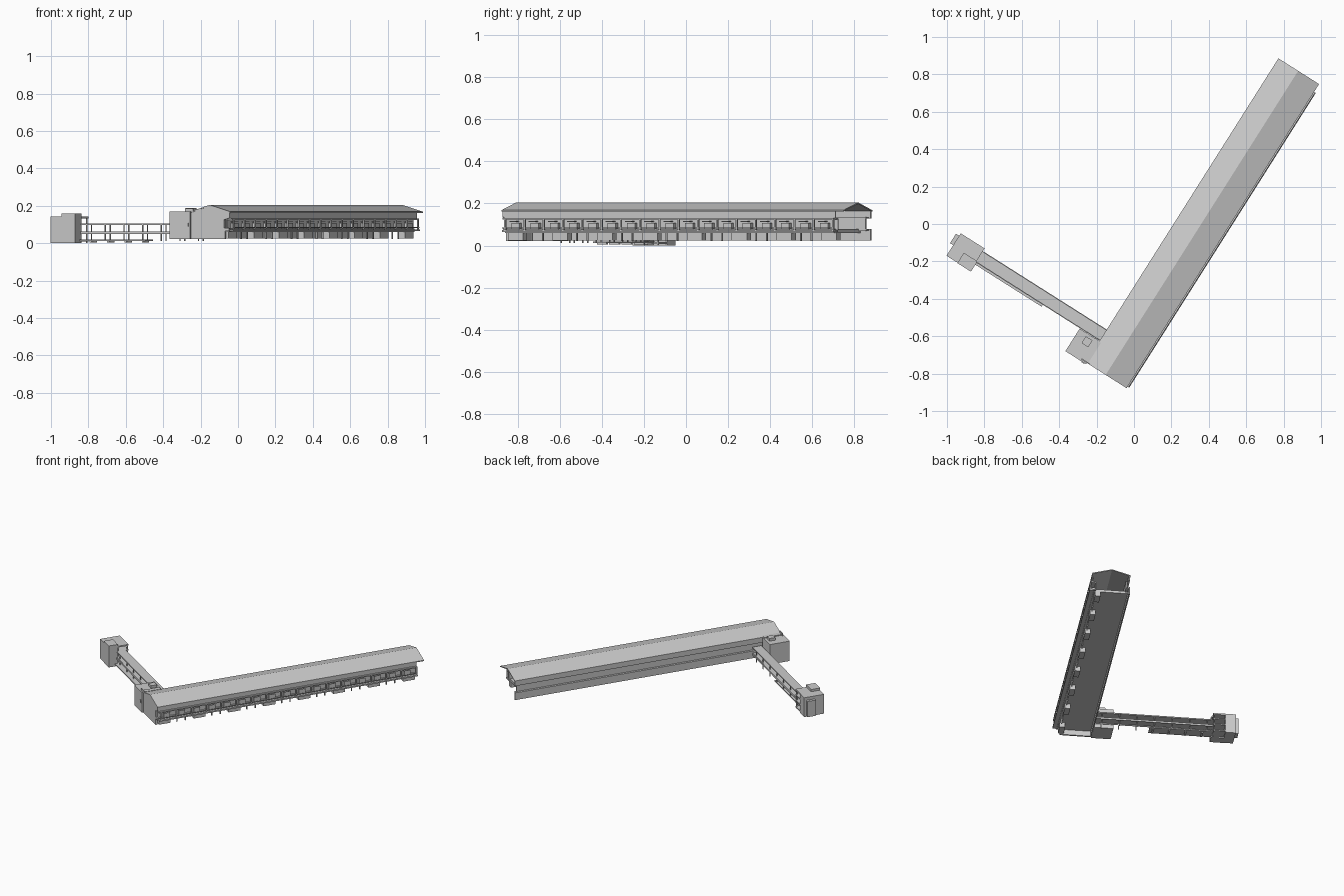
import bpy
import math
from mathutils import Matrix, Vector

old = bpy.data.objects.get("Cube")
if old:
    bpy.data.objects.remove(old, do_unlink=True)

grey = bpy.data.materials.new("plain_grey")
grey.use_nodes = True
COLOUR = (0.6, 0.6, 0.6, 1)
grey.diffuse_color = COLOUR
grey.node_tree.nodes["Principled BSDF"].inputs["Base Color"].default_value = COLOUR

# Building frame: first axis runs along the hall, second across it
along = Vector((0.535, 0.845, 0)).normalized()
across = Vector((along.y, -along.x, 0))
corner = Vector((-0.257, -0.74, 0))
FRAME = Matrix((
    (along.x, across.x, 0, corner.x),
    (along.y, across.y, 0, corner.y),
    (0, 0, 1, 0),
    (0, 0, 0, 1)))


def prism(name, profile, u0, u1):
    """Extrude a profile of (across, height) points along the hall."""
    n = len(profile)
    verts = [FRAME @ Vector((u, v, z)) for u in (u0, u1) for v, z in profile]
    faces = [tuple(range(n)), tuple(reversed(range(n, 2 * n)))]
    faces += [(i, i + n, (i + 1) % n + n, (i + 1) % n) for i in range(n)]
    mesh = bpy.data.meshes.new(name)
    mesh.from_pydata(verts, [], faces)
    # keep every face pointing outwards
    area = sum(a[0] * b[1] - b[0] * a[1]
               for a, b in zip(profile, profile[1:] + profile[:1]))
    if area > 0:
        mesh.flip_normals()
    mesh.materials.append(grey)
    obj = bpy.data.objects.new(name, mesh)
    bpy.context.collection.objects.link(obj)
    return obj


def box(name, u, v, z):
    return prism(name, [(v[0], z[0]), (v[1], z[0]), (v[1], z[1]), (v[0], z[1])], *u)


LENGTH, WIDTH, MID = 1.924, 0.257, 0.125
EAVE, RIDGE = 0.168, 0.205

# Hall: folded roof, closed south gable, open north end
prism("hall_roof", [(0, EAVE), (MID, RIDGE), (WIDTH, EAVE), (WIDTH, EAVE - 0.006),
                    (MID, RIDGE - 0.006), (0, EAVE - 0.006)], 0, LENGTH)
prism("south_gable", [(0.004, 0.022), (0.22, 0.022), (0.22, 0.065), (0.245, 0.065),
                      (0.245, 0.08), (0.215, 0.08), (0.215, 0.125), (0.25, 0.135),
                      (0.25, EAVE), (MID, RIDGE - 0.002), (0.004, EAVE)], 0.002, 0.014)
box("west_upper_wall", (0.01, LENGTH - 0.002), (0.004, 0.012), (0.128, EAVE - 0.003))
box("west_middle_wall", (0.01, LENGTH - 0.02), (0.02, 0.028), (0.07, 0.135))
box("west_lower_wall", (0.01, LENGTH - 0.002), (0.004, 0.012), (0.025, 0.078))
box("west_ledge", (0.01, LENGTH - 0.01), (0.004, 0.03), (0.072, 0.078))
box("west_soffit", (0.01, LENGTH - 0.01), (0.008, 0.03), (0.128, 0.134))
box("floor_slab", (0.01, LENGTH - 0.06), (0.01, 0.24), (0.06, 0.078))

# East side: balcony, parapet, recessed room fronts
EAST = LENGTH - 0.05
box("east_upper_wall", (0.01, EAST), (0.244, 0.25), (0.132, EAVE - 0.003))
box("east_canopy", (0.01, EAST), (0.225, 0.264), (0.124, 0.132))
box("east_middle_wall", (0.01, EAST), (0.222, 0.228), (0.075, 0.128))
box("balcony_slab", (0.01, EAST), (0.225, 0.268), (0.064, 0.074))
box("balcony_rail", (0.01, EAST), (0.262, 0.266), (0.082, 0.086))

BAYS = 17
pitch = (EAST - 0.03) / BAYS
for i in range(BAYS + 1):
    u = 0.02 + i * pitch
    box("balcony_post", (u, u + 0.008), (0.256, 0.264), (0.07, 0.128))
    if i < BAYS:
        box("bay_box", (u + 0.03, u + 0.075), (0.225, 0.248), (0.076, 0.108))
        box("bay_awning", (u + 0.025, u + 0.06), (0.225, 0.258), (0.112, 0.116))

# Undercroft blocks and stilts below the balcony side
for i in range(8):
    u = 0.02 + i * 0.252
    box("undercroft_block", (u, u + 0.085), (0.195, 0.232), (0.025, 0.062))
    if i < 7:
        for step in (0.13, 0.19):
            box("stilt", (u + step, u + step + 0.007), (0.222, 0.229), (0.022, 0.062))

# South-west annex with roof hatch and parapet
box("annex", (-0.008, 0.135), (-0.125, 0.006), (0.022, EAVE))
box("annex_hatch", (0.075, 0.118), (-0.075, -0.033), (EAVE, 0.188))
box("annex_parapet", (0.0, 0.006), (-0.03, 0.02), (EAVE, 0.186))
box("annex_link_roof", (0.0, 0.13), (-0.02, 0.012), (EAVE, 0.174))
box("annex_window", (-0.012, -0.008), (-0.022, -0.004), (0.09, 0.108))

# Covered walkway
WALK = (0.14, 0.205)
box("walkway_roof", WALK, (-0.79, 0.01), (0.096, 0.104))
box("walkway_floor", WALK, (-0.79, 0.01), (0.055, 0.063))
for u in WALK:
    box("walkway_beam", (u - 0.003, u + 0.003), (-0.78, 0.005), (0.049, 0.062))
for i in range(7):
    v = -0.75 + i * 0.118
    for u in (0.146, 0.194):
        box("walkway_post", (u, u + 0.005), (v, v + 0.005), (0.012, 0.098))
box("ground_path", (0.125, 0.2), (-0.79, -0.36), (0.012, 0.02))
for i in range(4):
    v = -0.72 + i * 0.11
    box("path_footing", (0.135, 0.19), (v, v + 0.012), (0.004, 0.013))

# Stair tower: closed outer walls, open decks on the inner side
TOWER_U, TOWER_V = (0.083, 0.225), (-0.935, -0.784)
box("tower_back_wall", TOWER_U, (-0.935, -0.865), (0, 0.138))
box("tower_roof", TOWER_U, TOWER_V, (0.132, 0.142))
for z in (0.008, 0.055, 0.096):
    box("tower_deck", TOWER_U, TOWER_V, (z, z + 0.008))
for u in (0.15, 0.216):
    box("tower_post", (u, u + 0.006), (-0.794, -0.788), (0, 0.135))
box("stair_shaft", (0.081, 0.146), (-0.865, -0.779), (0, 0.158))
box("tower_rear_bay", (0.15, 0.21), (-0.955, -0.93), (0.005, 0.12))
